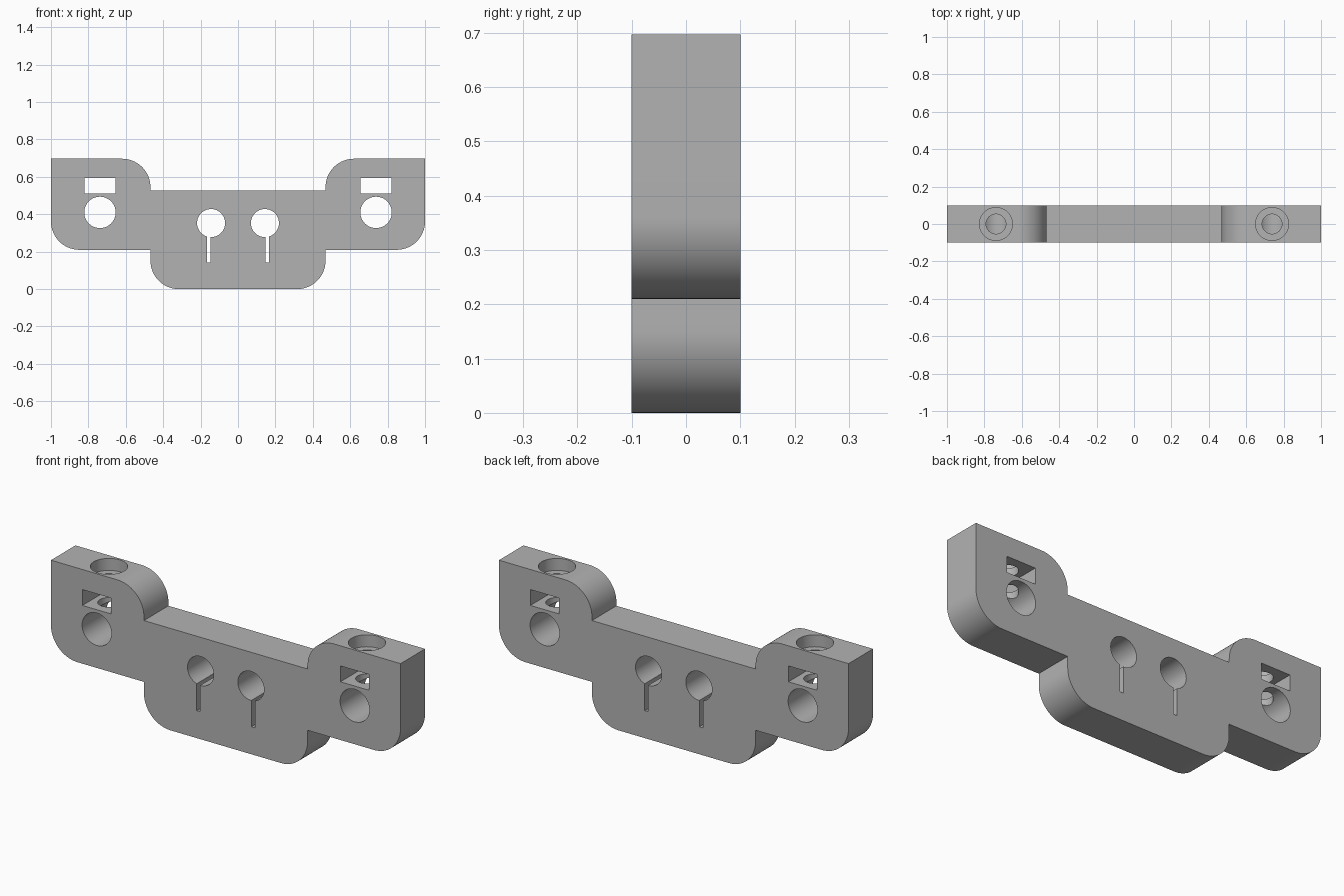
import bpy, math
from math import cos, sin, pi

cube = bpy.data.objects.get("Cube")
if cube:
    bpy.data.objects.remove(cube, do_unlink=True)

mat = bpy.data.materials.new("plain grey")
mat.use_nodes = True
GREY = (0.45, 0.45, 0.45, 1)
mat.diffuse_color = GREY
mat.node_tree.nodes["Principled BSDF"].inputs["Base Color"].default_value = GREY

HALF = 0.1        # half thickness
R = 0.152         # rounded corner radius
INNER = 0.468     # half width of the middle block
TOP, SHOULDER, ARM = 0.697, 0.527, 0.21


def arc(cx, cz, r, start, end, n=20):
    """Points along an arc in the x-z plane, angles in degrees."""
    angles = [math.radians(start + (end - start) * i / n) for i in range(n + 1)]
    return [(cx + r * cos(a), cz + r * sin(a)) for a in angles]


def prism(name, pts, half):
    """Extrude an x-z outline along y."""
    n = len(pts)
    verts = [(x, y, z) for y in (-half, half) for x, z in pts]
    faces = [tuple(range(n)), tuple(reversed(range(n, 2 * n)))]
    faces += [(i, i + n, (i + 1) % n + n, (i + 1) % n) for i in range(n)]
    mesh = bpy.data.meshes.new(name)
    mesh.from_pydata(verts, [], faces)
    mesh.materials.append(mat)
    obj = bpy.data.objects.new(name, mesh)
    bpy.context.collection.objects.link(obj)
    return obj


def box(name, x0, x1, z0, z1):
    return prism(name, [(x0, z0), (x1, z0), (x1, z1), (x0, z1)], HALF * 2)


def upright(name, x, r, z0, z1):
    """Vertical round cutter."""
    bpy.ops.mesh.primitive_cylinder_add(vertices=48, radius=r, depth=z1 - z0,
                                        location=(x, 0, (z0 + z1) / 2))
    obj = bpy.context.object
    obj.name = name
    obj.data.materials.append(mat)
    return obj


# Bracket outline: right half counter-clockwise from the bottom, then mirrored
half_outline = (arc(INNER - R, R, R, -90, 0) + [(INNER, ARM)]
                + arc(1 - R, ARM + R, R, -90, 0) + [(1, TOP)]
                + arc(INNER + R, TOP - R, R, 90, 180) + [(INNER, SHOULDER)])
outline = half_outline + [(-x, z) for x, z in reversed(half_outline)]
bracket = prism("mounting_bracket", outline, HALF)

# Holes on each side
cutters = []
for side, s in (("left", 1), ("right", -1)):
    arm_x = 0.738 * s
    # Keyhole drawn as one outline: a bore with a narrow slot below it
    bore_x, bore_z, bore_r = 0.144, 0.353, 0.075
    slot_l, slot_r, slot_z = 0.146, 0.166, 0.142
    a0 = math.degrees(math.acos((slot_r - bore_x) / bore_r))
    a1 = 360 - math.degrees(math.acos((slot_l - bore_x) / bore_r))
    key = arc(bore_x, bore_z, bore_r, -a0, a1, 48) + [(slot_l, slot_z), (slot_r, slot_z)]
    cutters += [
        prism(side + "_keyhole_cutter", [(x * s, z) for x, z in key][::s], HALF * 2),
        prism(side + "_rod_hole_cutter", arc(arm_x, 0.41, 0.084, 0, 352.5, 47), HALF * 2),
        box(side + "_nut_slot_cutter", arm_x - 0.082, arm_x + 0.082, 0.511, 0.593),
        upright(side + "_screw_hole_cutter", arm_x, 0.053, 0.42, 0.8),
        upright(side + "_counterbore_cutter", arm_x, 0.088, 0.635, 0.8),
    ]

for c in cutters:
    c.hide_render = True
    mod = bracket.modifiers.new(c.name, "BOOLEAN")
    mod.operation = "DIFFERENCE"
    mod.solver = "EXACT"
    mod.object = c

# Bake the cuts, remove the cutters, smooth the curved walls
bpy.ops.object.select_all(action="DESELECT")
bpy.context.view_layer.objects.active = bracket
bracket.select_set(True)
for name in [m.name for m in bracket.modifiers]:
    bpy.ops.object.modifier_apply(modifier=name)
for c in cutters:
    bpy.data.objects.remove(c, do_unlink=True)
bpy.ops.object.shade_smooth_by_angle(angle=math.radians(30))
